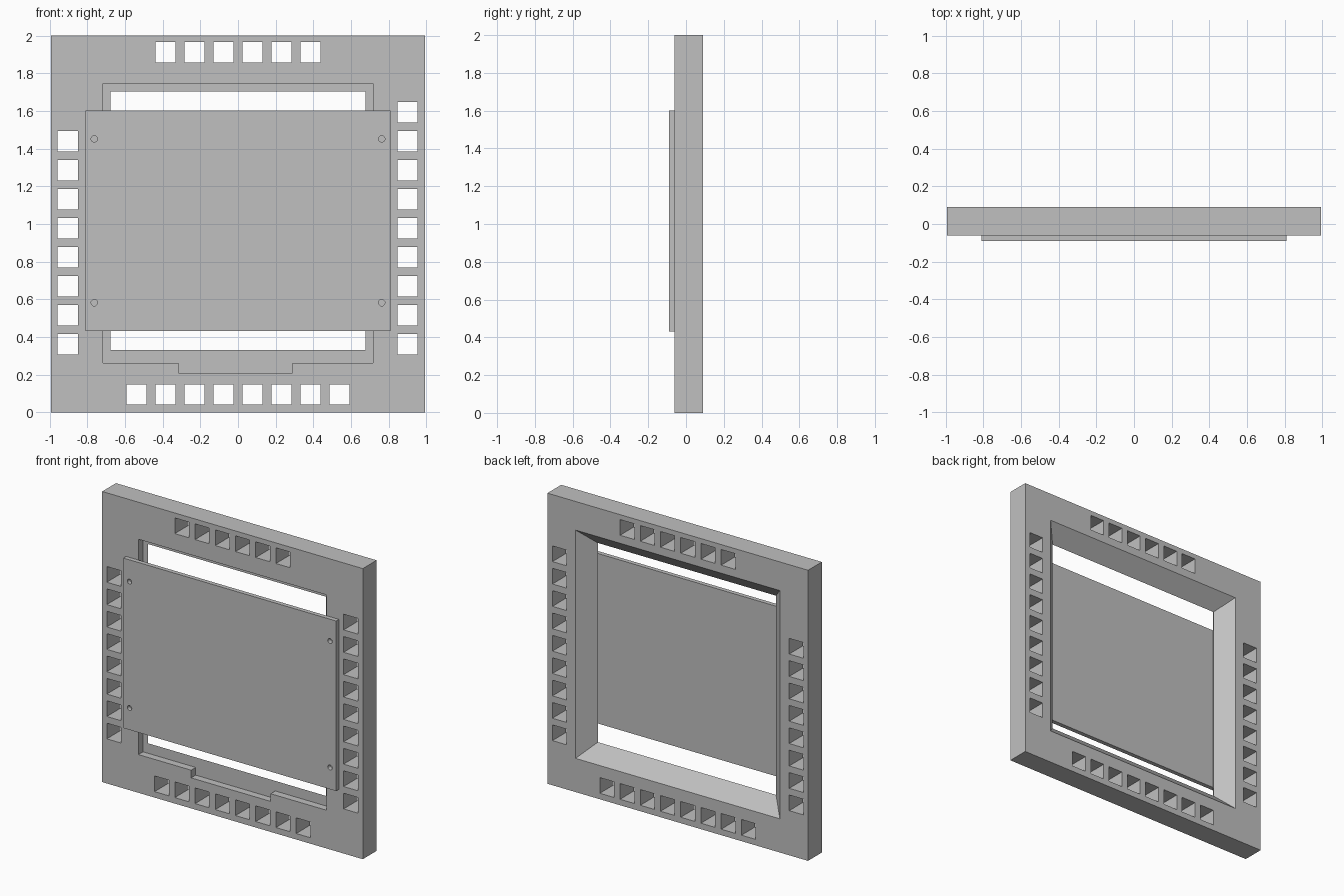
import bpy, bmesh, math

if "Cube" in bpy.data.objects:
    bpy.data.objects.remove(bpy.data.objects["Cube"], do_unlink=True)

grey = bpy.data.materials.new("plain grey")
grey.use_nodes = True
colour = (0.53, 0.53, 0.53, 1)
grey.diffuse_color = colour
grey.node_tree.nodes["Principled BSDF"].inputs["Base Color"].default_value = colour


def rect(x0, x1, z0, z1, grow=0.0):
    """Rectangle outline in the x-z plane, optionally enlarged."""
    return [(x0 - grow, z0 - grow), (x1 + grow, z0 - grow),
            (x1 + grow, z1 + grow), (x0 - grow, z1 + grow)]


def circle(x, z, r, n=20):
    return [(x + r * math.cos(math.tau * i / n), z + r * math.sin(math.tau * i / n))
            for i in range(n)]


def prism(bm, front, y0, y1, back=None):
    """Loft an outline from y0 to a matching outline at y1."""
    a = [bm.verts.new((x, y0, z)) for x, z in front]
    b = [bm.verts.new((x, y1, z)) for x, z in (back or front)]
    bm.faces.new(a)
    bm.faces.new(b[::-1])
    for i in range(len(a)):
        j = (i + 1) % len(a)
        bm.faces.new((a[j], a[i], b[i], b[j]))


def make_object(name, bm):
    bmesh.ops.recalc_face_normals(bm, faces=bm.faces)
    mesh = bpy.data.meshes.new(name)
    bm.to_mesh(mesh)
    bm.free()
    mesh.materials.append(grey)
    obj = bpy.data.objects.new(name, mesh)
    bpy.context.collection.objects.link(obj)
    return obj


def cut(obj, bm):
    """Subtract the cutter mesh from the object, then discard the cutter."""
    cutter = make_object("cutter", bm)
    cutter.hide_render = True
    mod = obj.modifiers.new("cut", 'BOOLEAN')
    mod.operation = 'DIFFERENCE'
    mod.solver = 'EXACT'
    mod.object = cutter
    graph = bpy.context.evaluated_depsgraph_get()
    mesh = bpy.data.meshes.new_from_object(obj.evaluated_get(graph))
    obj.modifiers.clear()
    obj.data = mesh
    bpy.data.objects.remove(cutter, do_unlink=True)


FRONT, LEDGE, BACK = -0.06, -0.01, 0.09

# Outer frame slab
bm = bmesh.new()
prism(bm, rect(-0.992, 0.992, 0, 2), FRONT, BACK)
frame = make_object("frame", bm)

# Square slots along each border
PITCH, HALF = 0.154, 0.054
centres = [((i - 2.5) * PITCH, 1.912) for i in range(6)]
centres += [((i - 3.5) * PITCH, 0.095) for i in range(8)]
centres += [(-0.903, 0.361 + i * PITCH) for i in range(8)]
centres += [(0.9, 0.361 + i * PITCH) for i in range(9)]
bm = bmesh.new()
for x, z in centres:
    prism(bm, rect(x - HALF, x + HALF, z - HALF, z + HALF), FRONT - 0.1, BACK + 0.1)

# Shallow front recess with a notch at the bottom
recess = [(-0.716, 0.263), (-0.315, 0.263), (-0.315, 0.21), (0.29, 0.21),
          (0.29, 0.263), (0.716, 0.263), (0.716, 1.745), (-0.716, 1.745)]
prism(bm, recess, FRONT - 0.1, LEDGE)
cut(frame, bm)

# Window opening that flares out towards the back
window = (-0.678, 0.678, 0.332, 1.703)
bm = bmesh.new()
prism(bm, rect(*window, -0.02), LEDGE - 0.02, BACK + 0.02, rect(*window, 0.12))
cut(frame, bm)

# Cover plate with four corner screw holes
bm = bmesh.new()
prism(bm, rect(-0.81, 0.81, 0.432, 1.602), -0.09, FRONT)
plate = make_object("cover_plate", bm)
bm = bmesh.new()
for x in (-0.763, 0.763):
    for z in (0.582, 1.452):
        prism(bm, circle(x, z, 0.017), -0.2, 0.1)
cut(plate, bm)
